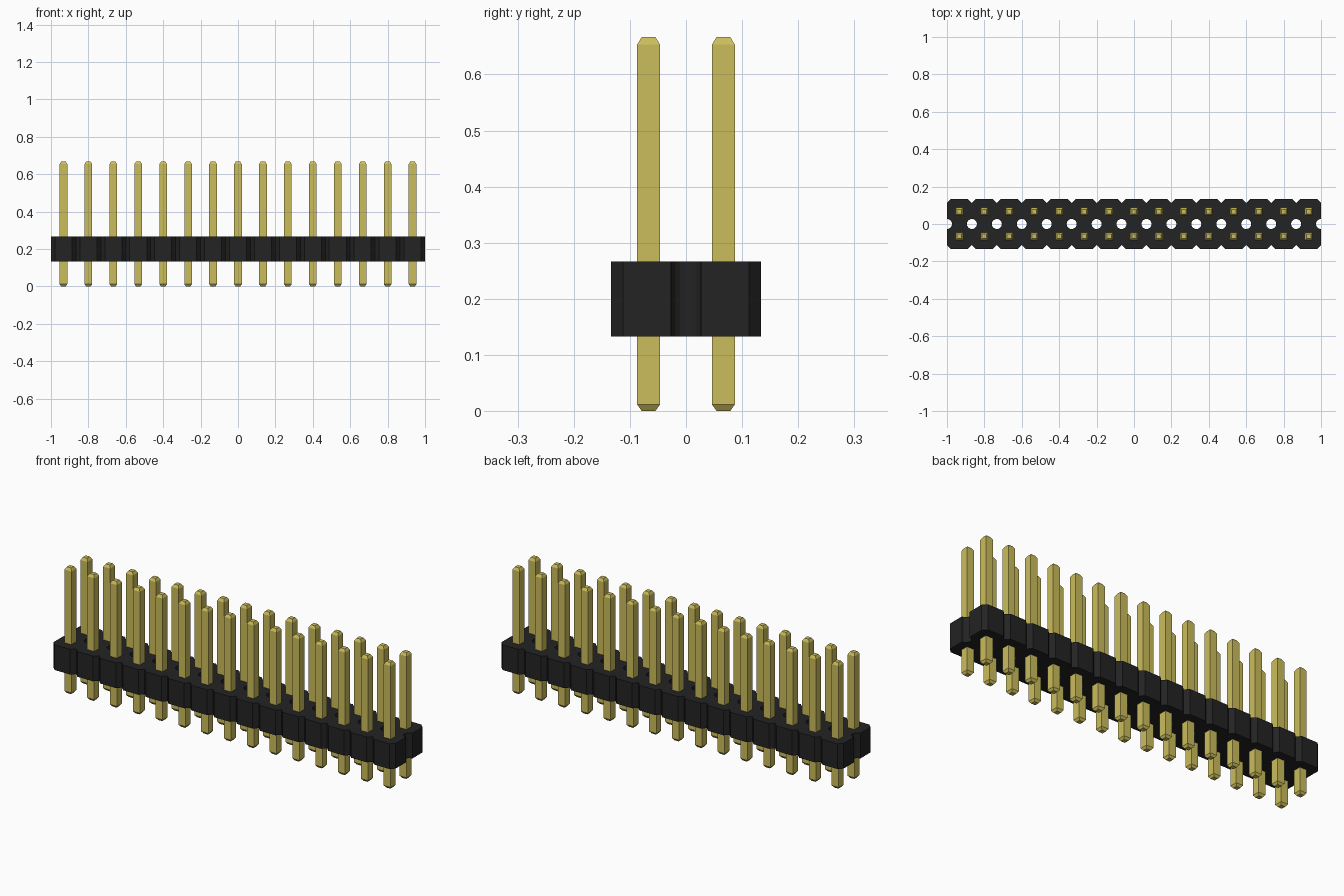
import bpy
import bmesh
from math import sin, cos, pi

cube = bpy.data.objects.get("Cube")
if cube:
    bpy.data.objects.remove(cube, do_unlink=True)

COLUMNS = 15
PITCH = 2 / COLUMNS
HALF = PITCH / 2
BODY_BOTTOM, BODY_TOP = PITCH, 2 * PITCH
CHAMFER = 0.021
HOLE_RADIUS = 0.027
HOLE_STEPS = 8


def material(name, color, roughness, metallic=0.0):
    mat = bpy.data.materials.new(name)
    mat.use_nodes = True
    mat.diffuse_color = (*color, 1)
    shader = mat.node_tree.nodes["Principled BSDF"]
    shader.inputs["Base Color"].default_value = (*color, 1)
    shader.inputs["Roughness"].default_value = roughness
    shader.inputs["Metallic"].default_value = metallic
    return mat


def finish_mesh(bm, name, mat):
    bmesh.ops.remove_doubles(bm, verts=bm.verts, dist=0.0001)
    bmesh.ops.recalc_face_normals(bm, faces=bm.faces)
    mesh = bpy.data.meshes.new(name)
    bm.to_mesh(mesh)
    bm.free()
    mesh.materials.append(mat)
    return mesh


def add_object(name, mesh, location=(0, 0, 0)):
    obj = bpy.data.objects.new(name, mesh)
    obj.location = location
    bpy.context.collection.objects.link(obj)
    return obj


black = material("black plastic", (0.017, 0.017, 0.017), 0.6)
gold = material("gold plating", (0.60, 0.51, 0.106), 0.4)

# Outline of one housing cell: chamfered outer corners, half a round hole each side
right_side = [(HALF - CHAMFER, -PITCH), (HALF, -PITCH + CHAMFER)]
for i in range(HOLE_STEPS + 1):
    a = pi * i / HOLE_STEPS
    right_side.append((HALF - HOLE_RADIUS * sin(a), -HOLE_RADIUS * cos(a)))
right_side += [(HALF, PITCH - CHAMFER), (HALF - CHAMFER, PITCH)]
outline = right_side + [(-x, -y) for x, y in right_side]

# Housing: a row of cells joined without inner walls
bm = bmesh.new()
for column in range(COLUMNS):
    cx = (column - (COLUMNS - 1) / 2) * PITCH
    low = [bm.verts.new((cx + x, y, BODY_BOTTOM)) for x, y in outline]
    high = [bm.verts.new((cx + x, y, BODY_TOP)) for x, y in outline]
    bm.faces.new(low[::-1])
    bm.faces.new(high)
    for i, (x, y) in enumerate(outline):
        j = (i + 1) % len(outline)
        flat_side = abs(abs(x) - HALF) < 0.0001 and abs(outline[j][0] - x) < 0.0001
        outer_end = abs(abs(cx + x) - 1) < 0.0001
        if outer_end or not flat_side:
            bm.faces.new((low[i], low[j], high[j], high[i]))
add_object("housing", finish_mesh(bm, "housing", black))

# Pin: square post with tapered tips
bm = bmesh.new()
PIN, TIP = 0.0205, 0.012
sections = [(0, TIP), (0.012, PIN), (0.653, PIN), (0.667, TIP)]
rings = [[bm.verts.new((sx * r, sy * r, z))
          for sx, sy in ((-1, -1), (1, -1), (1, 1), (-1, 1))] for z, r in sections]
for lower, upper in zip(rings, rings[1:]):
    for i in range(4):
        j = (i + 1) % 4
        bm.faces.new((lower[i], lower[j], upper[j], upper[i]))
bm.faces.new(rings[0][::-1])
bm.faces.new(rings[-1])
pin_mesh = finish_mesh(bm, "pin", gold)

# Two rows of pins sharing one mesh
for row, y in (("front", -HALF), ("back", HALF)):
    for column in range(COLUMNS):
        x = (column - (COLUMNS - 1) / 2) * PITCH
        add_object(f"{row}_pin_{column + 1}", pin_mesh, (x, y, 0))
